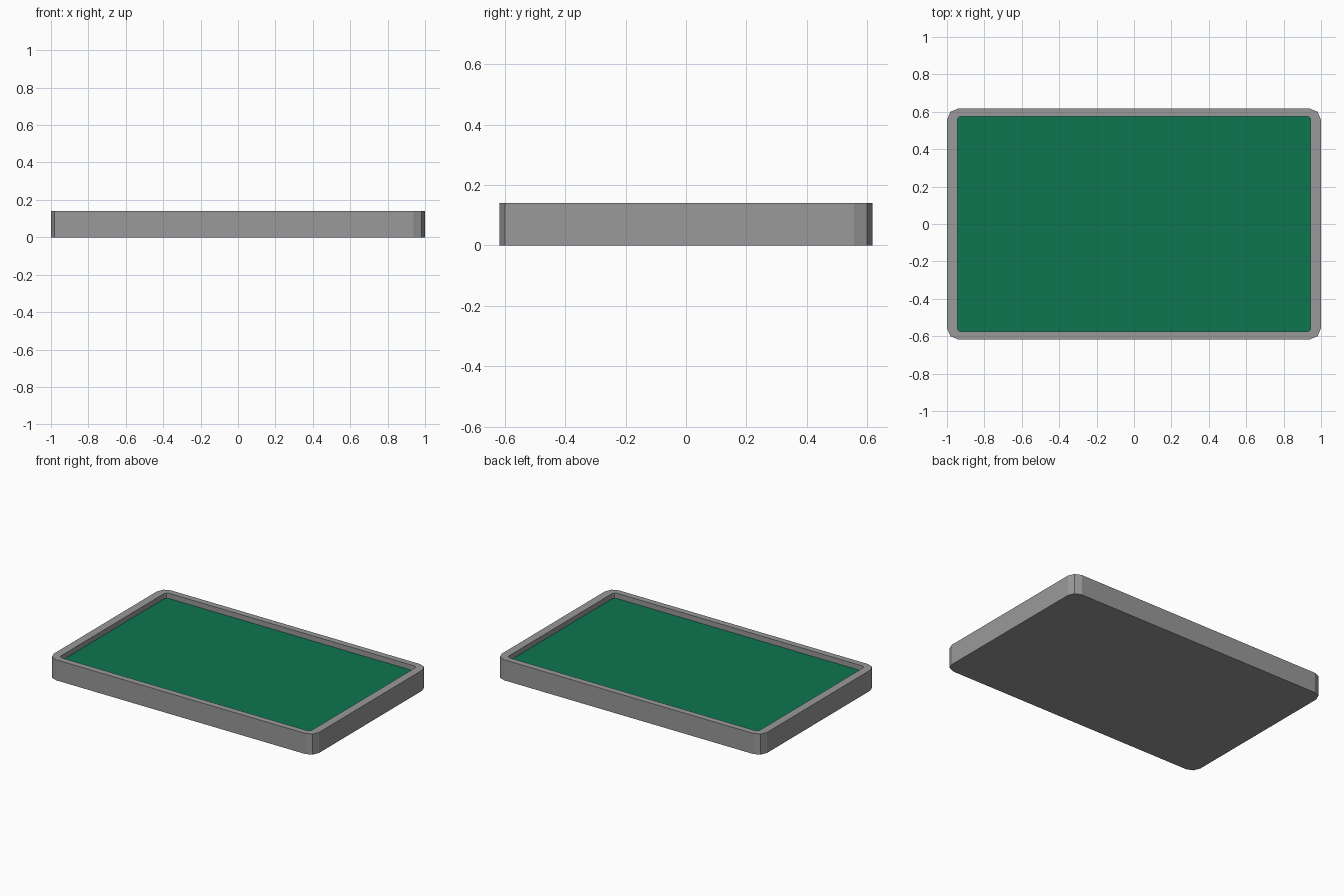
import bpy, bmesh
from math import sin, cos, pi

old = bpy.data.objects.get("Cube")
if old:
    bpy.data.objects.remove(old, do_unlink=True)


def material(name, rgb):
    m = bpy.data.materials.new(name)
    m.use_nodes = True
    colour = (*rgb, 1)
    m.diffuse_color = colour
    m.node_tree.nodes["Principled BSDF"].inputs["Base Color"].default_value = colour
    return m


def outline(hx, hy, radius, segments=2):
    """Rounded rectangle, counter-clockwise from above."""
    pts = []
    for i, (sx, sy) in enumerate([(1, 1), (-1, 1), (-1, -1), (1, -1)]):
        for s in range(segments + 1):
            a = (i + s / segments) * pi / 2
            pts.append((sx * (hx - radius) + radius * cos(a),
                        sy * (hy - radius) + radius * sin(a)))
    return pts


def ring(bm, pts, z):
    return [bm.verts.new((x, y, z)) for x, y in pts]


def bridge(bm, a, b):
    n = len(a)
    for i in range(n):
        j = (i + 1) % n
        bm.faces.new((a[i], a[j], b[j], b[i]))


def finish(bm, name, mat):
    mesh = bpy.data.meshes.new(name)
    bm.to_mesh(mesh)
    bm.free()
    mesh.materials.append(mat)
    obj = bpy.data.objects.new(name, mesh)
    bpy.context.collection.objects.link(obj)
    return obj


grey = material("grey frame", (0.32, 0.32, 0.32))
green = material("green felt", (0.004, 0.18, 0.08))

HEIGHT, FLOOR = 0.14, 0.105
outer = outline(1.0, 0.618, 0.062)
inner = outline(0.945, 0.576, 0.02)

# Tray frame: base, outer walls, rim and inner walls
bm = bmesh.new()
rings = [ring(bm, outer, 0), ring(bm, outer, HEIGHT),
         ring(bm, inner, HEIGHT), ring(bm, inner, FLOOR)]
bm.faces.new(rings[0][::-1])
for lower, upper in zip(rings, rings[1:]):
    bridge(bm, lower, upper)
finish(bm, "tray_frame", grey)

# Felt surface closing the recess
bm = bmesh.new()
bm.faces.new(ring(bm, inner, FLOOR))
finish(bm, "felt_surface", green)
